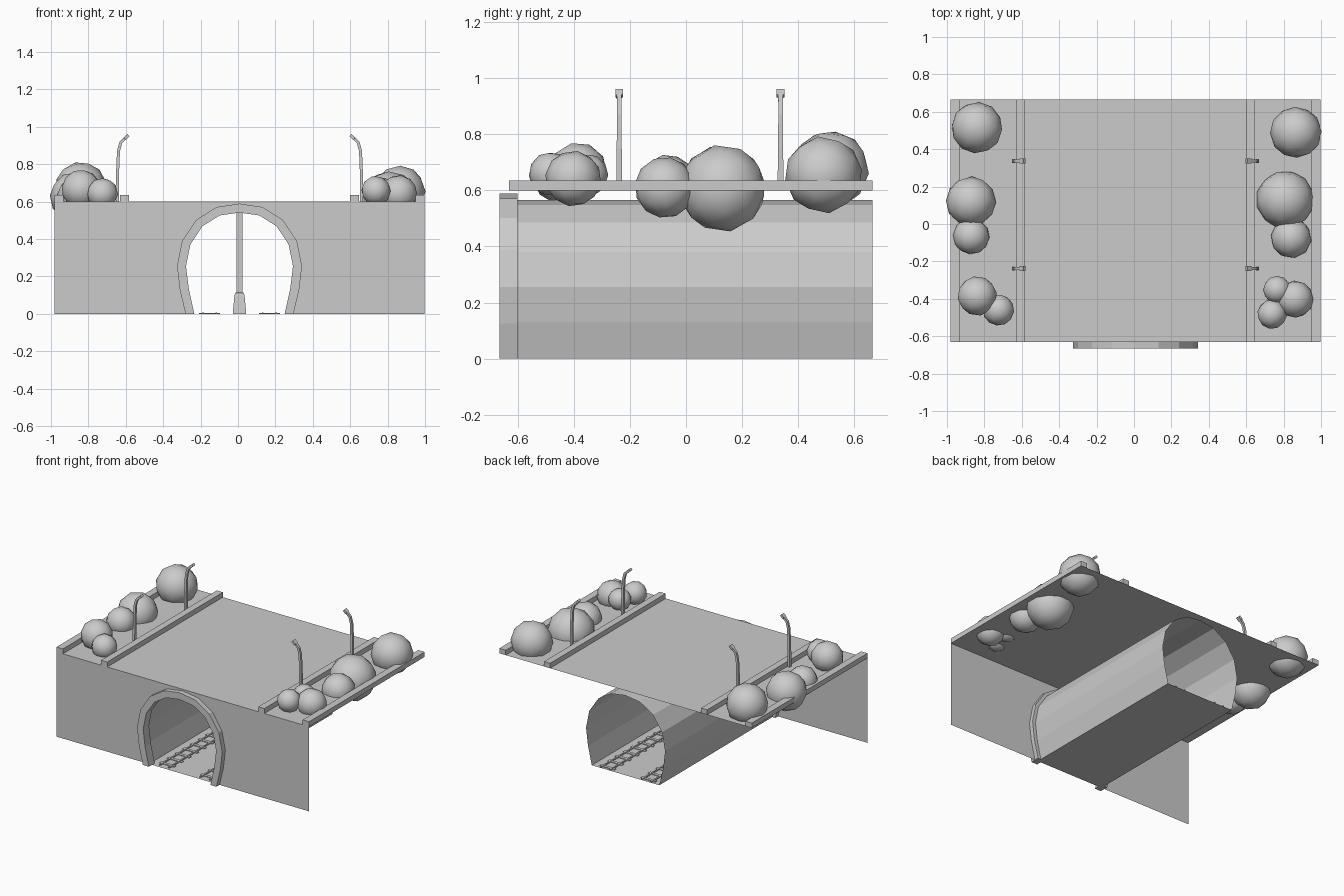
import bpy, bmesh, math, random
from mathutils import Vector, Matrix, Euler

if "Cube" in bpy.data.objects:
    bpy.data.objects.remove(bpy.data.objects["Cube"])
random.seed(4)

grey = bpy.data.materials.new("plain_grey")
grey.use_nodes = True
grey.diffuse_color = (0.6, 0.6, 0.6, 1)
grey.node_tree.nodes["Principled BSDF"].inputs["Base Color"].default_value = (0.6, 0.6, 0.6, 1)

CX = 0.008                     # middle of the structure
FRONT, BACK, DECK = -0.63, 0.665, 0.6


def finish(name, bm, smooth=False, recalc=True):
    if recalc:
        bmesh.ops.recalc_face_normals(bm, faces=bm.faces)
    mesh = bpy.data.meshes.new(name)
    bm.to_mesh(mesh)
    bm.free()
    mesh.materials.append(grey)
    for p in mesh.polygons:
        p.use_smooth = smooth
    ob = bpy.data.objects.new(name, mesh)
    bpy.context.collection.objects.link(ob)
    return ob


def add_box(bm, x0, x1, y0, y1, z0, z1):
    size = Matrix.Diagonal((x1 - x0, y1 - y0, z1 - z0, 1))
    mid = Matrix.Translation(((x0 + x1) / 2, (y0 + y1) / 2, (z0 + z1) / 2))
    bmesh.ops.create_cube(bm, size=1, matrix=mid @ size)


def sheet(name, points):
    bm = bmesh.new()
    bm.faces.new([bm.verts.new(p) for p in points])
    return finish(name, bm, recalc=False)


def loft(bm, rings):
    """Skin a list of equal rings of points and cap both ends."""
    rows = [[bm.verts.new(p) for p in r] for r in rings]
    n = len(rows[0])
    for a, b in zip(rows, rows[1:]):
        for i in range(n):
            j = (i + 1) % n
            bm.faces.new((a[i], a[j], b[j], b[i]))
    bm.faces.new(rows[0])
    bm.faces.new(rows[-1])


# Arch profile, mirrored about the middle
half = [(0.265, 0), (0.295, 0.13), (0.31, 0.255), (0.285, 0.38),
        (0.215, 0.485), (0.115, 0.548), (0, 0.565)]
arch = [Vector((-x, z)) for x, z in half] + [Vector((x, z)) for x, z in half[-2::-1]]


def offset_arch(d):
    out = []
    for i, p in enumerate(arch):
        t = (arch[min(i + 1, len(arch) - 1)] - arch[max(i - 1, 0)]).normalized()
        q = p + Vector((-t.y, t.x)) * d
        if p.y == 0:
            q.y = 0
        out.append(q)
    return out


# Front wall with arched opening
wall = [(CX - 0.99, 0)] + [(CX + p.x, p.y) for p in arch]
wall += [(CX + 0.99, 0), (CX + 0.99, DECK), (CX - 0.99, DECK)]
sheet("front_wall", [(x, FRONT, z) for x, z in reversed(wall)])

# Road deck
sheet("road_deck", [(CX - 0.99, FRONT, DECK), (CX + 0.99, FRONT, DECK),
                    (CX + 0.99, BACK, DECK), (CX - 0.99, BACK, DECK)])

# Tunnel lining and floor
bm = bmesh.new()
near = [bm.verts.new((CX + p.x, FRONT, p.y)) for p in arch]
far = [bm.verts.new((CX + p.x, BACK, p.y)) for p in arch]
for i in range(len(arch) - 1):
    bm.faces.new((near[i], near[i + 1], far[i + 1], far[i]))
finish("tunnel_lining", bm, recalc=False)
w = half[0][0]
sheet("tunnel_floor", [(CX - w, FRONT, 0), (CX + w, FRONT, 0),
                       (CX + w, BACK, 0), (CX - w, BACK, 0)])

# Portal ring around the opening
bm = bmesh.new()
rings = []
for inner, outer in zip(offset_arch(-0.024), offset_arch(0.024)):
    rings.append([(CX + q.x, y, q.y) for q, y in
                  ((inner, -0.665), (outer, -0.665), (outer, -0.6), (inner, -0.6))])
loft(bm, rings)
finish("portal_ring", bm)

# Kerbs along both edges and beside the road
for side, s in (("left", 1), ("right", -1)):
    for label, a, b in (("outer", 0.94, 0.99), ("inner", 0.592, 0.64)):
        bm = bmesh.new()
        x0, x1 = sorted((CX + s * a, CX + s * b))
        add_box(bm, x0, x1, FRONT, BACK, DECK, 0.635)
        finish(f"{side}_{label}_kerb", bm)

# Two railway tracks
for side, s in (("left", 1), ("right", -1)):
    mid = CX + s * 0.16
    bm = bmesh.new()
    for r in (-0.036, 0.036):
        add_box(bm, mid + r - 0.005, mid + r + 0.005, FRONT + 0.02, BACK, 0, 0.008)
    for i in range(15):
        y = FRONT + 0.06 + i * 0.086
        add_box(bm, mid - 0.057, mid + 0.057, y - 0.011, y + 0.011, 0, 0.005)
    finish(f"{side}_track", bm)

# Central column with flared base
bm = bmesh.new()
loft(bm, [[(CX + x * h, 0.02 + y * h, z) for x, y in ((-1, -1), (1, -1), (1, 1), (-1, 1))]
          for h, z in ((0.036, 0), (0.027, 0.1), (0.022, 0.112), (0.016, 0.115), (0.016, 0.56))])
finish("central_column", bm)

# Street lamps bending over the road: path offset, height, half width
stem = [(0.652, 0.6, 0.011), (0.652, 0.75, 0.009), (0.647, 0.87, 0.008),
        (0.635, 0.915, 0.008), (0.615, 0.935, 0.009), (0.613, 0.937, 0.014), (0.593, 0.955, 0.014)]
for side, s in (("left", 1), ("right", -1)):
    for label, y in (("front", -0.238), ("back", 0.337)):
        bm = bmesh.new()
        rings = []
        for i, (x, z, h) in enumerate(stem):
            a, b = stem[max(i - 1, 0)], stem[min(i + 1, len(stem) - 1)]
            t = Vector((b[0] - a[0], b[1] - a[1])).normalized()
            k = min(h, 0.008)
            rings.append([(CX + s * (x + t.y * k * u), y + h * v, z - t.x * k * u)
                          for u, v in ((-1, -1), (1, -1), (1, 1), (-1, 1))])
        loft(bm, rings)
        finish(f"{side}_{label}_lamp", bm)

# Faceted round bushes in the planting strips: x, y, z, radius
bushes = [(-0.84, 0.515, 0.675, 0.138), (-0.872, 0.12, 0.625, 0.134),
          (-0.87, -0.065, 0.63, 0.098), (-0.838, -0.385, 0.665, 0.106),
          (-0.725, -0.46, 0.642, 0.084), (0.865, 0.49, 0.655, 0.138),
          (0.808, 0.13, 0.607, 0.156), (0.84, -0.075, 0.61, 0.109),
          (0.86, -0.402, 0.642, 0.1), (0.765, -0.352, 0.655, 0.075),
          (0.738, -0.482, 0.658, 0.079)]
for i, (x, y, z, r) in enumerate(bushes):
    bm = bmesh.new()
    turn = Euler([random.uniform(0, math.pi) for _ in range(3)]).to_matrix().to_4x4()
    bmesh.ops.create_icosphere(bm, subdivisions=2, radius=r,
                               matrix=Matrix.Translation((x, y, z)) @ turn)
    finish(f"bush_{i + 1}", bm, smooth=True)
